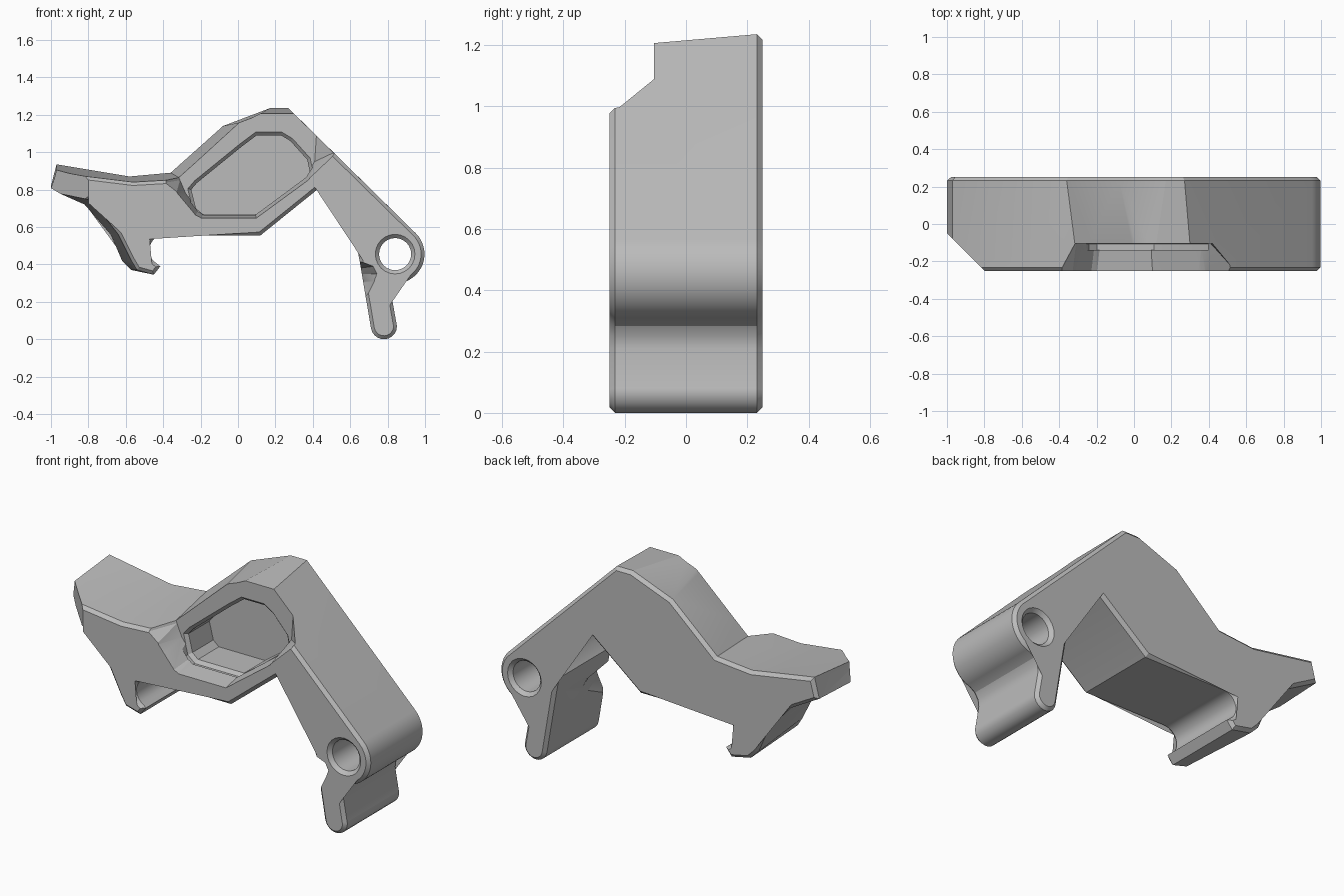
import bpy, bmesh, math
from mathutils import Vector

cube = bpy.data.objects.get("Cube")
if cube:
    bpy.data.objects.remove(cube, do_unlink=True)

grey = bpy.data.materials.new("plain_grey")
grey.use_nodes = True
grey.diffuse_color = (0.5, 0.5, 0.5, 1)
grey.node_tree.nodes["Principled BSDF"].inputs["Base Color"].default_value = (0.5, 0.5, 0.5, 1)


def arc(cx, cz, r, start, end, n=12):
    """Points on an arc, in degrees."""
    angles = [math.radians(start + (end - start) * i / n) for i in range(n + 1)]
    return [(cx + r * math.cos(a), cz + r * math.sin(a)) for a in angles]


def inset(points, d):
    """Move a clockwise outline inward by d."""
    result = []
    for i, p in enumerate(points):
        p = Vector(p)
        a = (p - Vector(points[i - 1])).normalized()
        b = (Vector(points[(i + 1) % len(points)]) - p).normalized()
        na, nb = Vector((a.y, -a.x)), Vector((b.y, -b.x))
        result.append(p + (na + nb) * d / max(1 + na.dot(nb), 0.5))
    return result


def loft(name, layers):
    """Skin (y, outline) layers and cap both ends."""
    bm = bmesh.new()
    rings = [[bm.verts.new((p[0], y, p[1])) for p in pts] for y, pts in layers]
    n = len(rings[0])
    for r, s in zip(rings, rings[1:]):
        for i in range(n):
            bm.faces.new((r[i], r[(i + 1) % n], s[(i + 1) % n], s[i]))
    bm.faces.new(rings[0][::-1])
    bm.faces.new(rings[-1])
    bmesh.ops.triangulate(bm, faces=bm.faces[:])
    if bm.calc_volume(signed=True) < 0:
        bmesh.ops.reverse_faces(bm, faces=bm.faces[:])
    mesh = bpy.data.meshes.new(name)
    bm.to_mesh(mesh)
    bm.free()
    mesh.materials.append(grey)
    obj = bpy.data.objects.new(name, mesh)
    bpy.context.scene.collection.objects.link(obj)
    return obj


def volume(mesh):
    bm = bmesh.new()
    bm.from_mesh(mesh)
    size = bm.calc_volume(signed=True)
    bm.free()
    return size


def cut(target, cutter):
    """Subtract the cutter, taking the first solver that gives a sound solid."""
    cutter.hide_render = True
    before = volume(target.data)
    mod = target.modifiers.new("cut", "BOOLEAN")
    mod.operation = "DIFFERENCE"
    mod.object = cutter
    for solver in ("MANIFOLD", "EXACT", "FLOAT"):
        mod.solver = solver
        bpy.context.view_layer.update()
        graph = bpy.context.evaluated_depsgraph_get()
        mesh = bpy.data.meshes.new_from_object(target.evaluated_get(graph))
        if 0.5 * before < volume(mesh) < 0.99999 * before:
            target.data = mesh
            break
    target.modifiers.remove(mod)
    bpy.data.objects.remove(cutter, do_unlink=True)


# Upper edge differs from front to back; the lower edge is shared
top_back = [(-1.0, 0.82), (-0.97, 0.935), (-0.58, 0.87), (-0.36, 0.89),
            (-0.08, 1.14), (0.17, 1.235), (0.27, 1.235)]
top_front = [(-1.0, 0.80), (-0.97, 0.89), (-0.56, 0.84), (-0.30, 0.855),
             (0.04, 1.165), (0.10, 1.195), (0.31, 1.195)]
lower = arc(0.84, 0.455, 0.157, 45, -75, 16)
lower += [(0.85, 0.283), (0.83, 0.25), (0.825, 0.21), (0.848, 0.08)]
lower += arc(0.78, 0.07, 0.07, 0, -170, 10)
lower += [(0.65, 0.42), (0.635, 0.50), (0.675, 0.555), (0.686, 0.60), (0.672, 0.67)]
lower += arc(0.50, 0.67, 0.15, 25, 122, 10)
lower += [(0.12, 0.555), (-0.39, 0.555)]
lower += arc(-0.395, 0.475, 0.08, 100, 240, 10)
lower += [(-0.415, 0.39), (-0.45, 0.345)]
left_back = [(-0.57, 0.37), (-0.62, 0.42), (-0.68, 0.56), (-0.82, 0.72)]
left_front = [(-0.54, 0.37), (-0.57, 0.42), (-0.64, 0.56), (-0.78, 0.74)]
back = top_back + lower + left_back
front = top_front + lower + left_front
edge = 0.018
body = loft("lever_body", [(-0.25, inset(front, edge)), (-0.25 + edge, front),
                           (0.25 - edge, back), (0.25, inset(back, edge))])

# Stepped recess above the window, with sloping ends
recess_front = [(-0.50, 1.4), (-0.46, 0.86), (-0.40, 0.835), (-0.33, 0.78), (-0.23, 0.66),
                (-0.20, 0.645), (0.10, 0.645), (0.38, 0.85), (0.56, 1.02), (0.9, 1.4)]
recess_back = [(-0.36, 1.4), (-0.33, 0.90), (-0.31, 0.85), (-0.28, 0.78), (-0.21, 0.69),
               (-0.18, 0.67), (0.09, 0.67), (0.36, 0.87), (0.41, 0.95), (0.44, 1.4)]
cut(body, loft("recess_cutter", [(-0.27, recess_front), (-0.105, recess_back)]))

# Window pocket with a chamfered rim
window = [(-0.25, 0.80), (-0.22, 0.835), (0.02, 1.03), (0.10, 1.09), (0.23, 1.09), (0.28, 1.06),
          (0.37, 0.96), (0.385, 0.89), (0.35, 0.85), (0.10, 0.67), (-0.19, 0.67), (-0.225, 0.70)]
rim = inset(window, -0.018)
cut(body, loft("window_cutter", [(-0.14, rim), (-0.106, rim), (-0.087, window), (0.10, window)]))

# Pivot hole, flared at both ends
holes = [(y, arc(0.84, 0.455, r, 0, -345, 23)) for y, r in
         ((-0.27, 0.126), (-0.23, 0.086), (0.23, 0.086), (0.27, 0.126))]
cut(body, loft("pivot_cutter", holes))

# Notch in the front of the foot
notch_front = [(0.55, 0.47), (0.64, 0.425), (0.73, 0.39), (0.75, 0.35), (0.735, 0.31),
               (0.68, 0.20), (0.55, 0.18)]
notch_back = [(0.55, 0.45), (0.60, 0.41), (0.65, 0.38), (0.66, 0.35), (0.655, 0.31),
              (0.62, 0.25), (0.55, 0.20)]
cut(body, loft("foot_notch_cutter", [(-0.27, notch_front), (-0.02, notch_back)]))

# Diagonal cut across the front corner of the wing
corner_front, corner_back = ([(-1.3, 0.2), (-1.3, 1.1), (x, 1.1), (x, 0.2)] for x in (-0.65, -1.1))
cut(body, loft("wing_corner_cutter", [(-0.4, corner_front), (0.05, corner_back)]))

# Smooth the round parts and keep the edges sharp
bpy.ops.object.select_all(action="DESELECT")
body.select_set(True)
bpy.context.view_layer.objects.active = body
bpy.ops.object.shade_smooth_by_angle(angle=math.radians(25))
